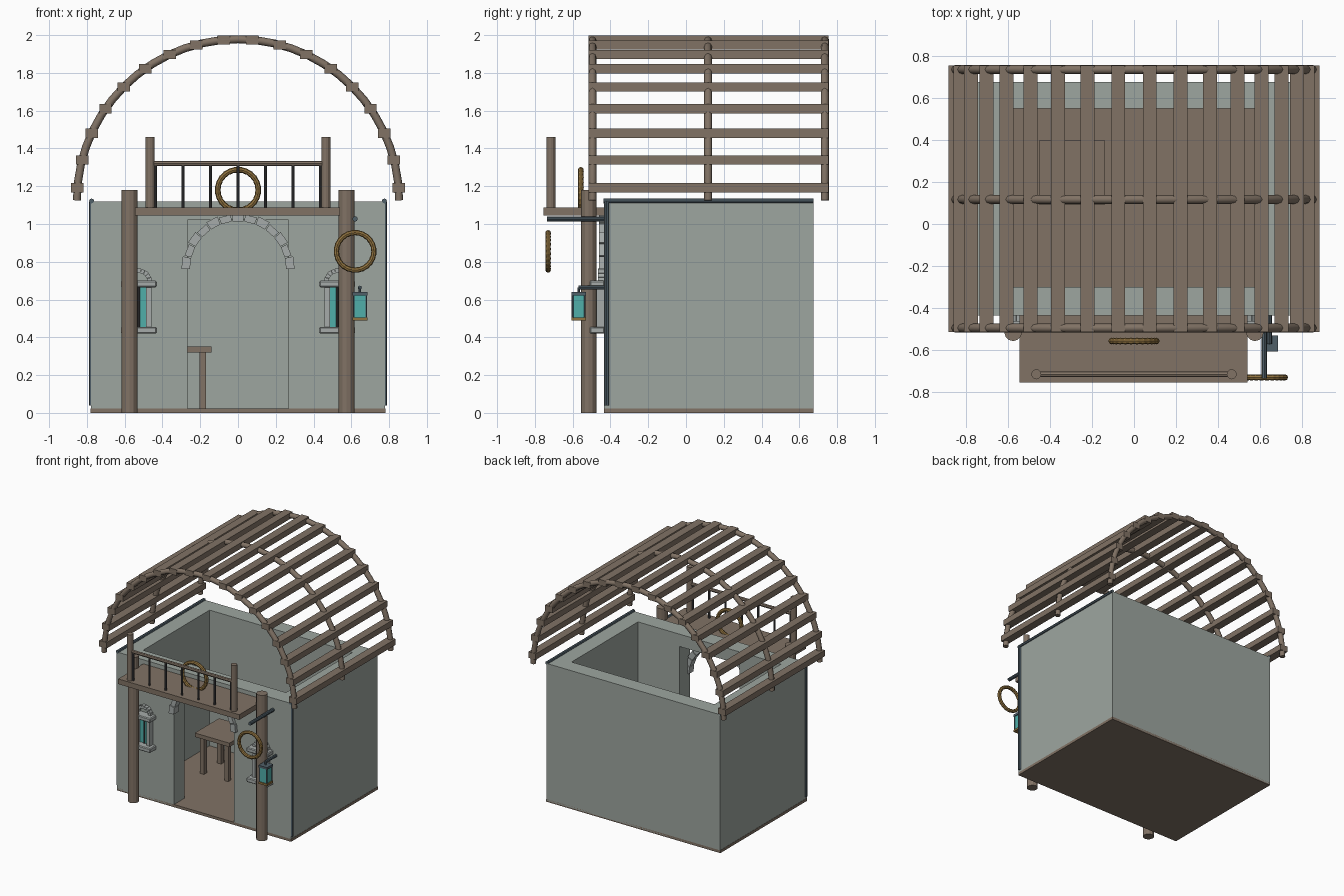
import bpy, bmesh, math
from mathutils import Vector, Matrix

if "Cube" in bpy.data.objects:
    bpy.data.objects.remove(bpy.data.objects["Cube"])


def mat(name, r, g, b):
    m = bpy.data.materials.new(name)
    m.diffuse_color = (r, g, b, 1)
    m.use_nodes = True
    m.node_tree.nodes["Principled BSDF"].inputs["Base Color"].default_value = m.diffuse_color
    return m


STONE = mat("stone", .34, .38, .35)
TRIM = mat("trim_stone", .38, .41, .40)
WOOD = mat("wood", .22, .17, .13)
IRON = mat("iron", .08, .115, .14)
DARK = mat("dark_iron", .06, .06, .065)
GOLD = mat("rope", .28, .17, .05)
TEAL = mat("teal_glass", .08, .43, .40)


def finish(name, bm, material):
    bmesh.ops.recalc_face_normals(bm, faces=bm.faces)
    me = bpy.data.meshes.new(name)
    bm.to_mesh(me)
    bm.free()
    me.materials.append(material)
    ob = bpy.data.objects.new(name, me)
    bpy.context.collection.objects.link(ob)
    return ob


def box(name, x0, x1, y0, y1, z0, z1, material, bevel=0):
    bm = bmesh.new()
    size = Matrix.Diagonal((x1 - x0, y1 - y0, z1 - z0, 1))
    mid = Matrix.Translation(((x0 + x1) / 2, (y0 + y1) / 2, (z0 + z1) / 2))
    bmesh.ops.create_cube(bm, size=1, matrix=mid @ size)
    if bevel:
        bmesh.ops.bevel(bm, geom=bm.edges[:], offset=bevel, segments=1, affect='EDGES')
    return finish(name, bm, material)


def rod(name, a, b, r, material, sides=12):
    a, b = Vector(a), Vector(b)
    d = b - a
    bm = bmesh.new()
    m = Matrix.Translation((a + b) / 2) @ d.to_track_quat('Z', 'Y').to_matrix().to_4x4()
    bmesh.ops.create_cone(bm, cap_ends=True, segments=sides, radius1=r, radius2=r,
                          depth=d.length, matrix=m)
    return finish(name, bm, material)


def ring(name, c, big, small, material):
    # hoop in the xz plane, every other section slightly fatter like a wrapped rope
    bm = bmesh.new()
    n, k = 48, 8
    loops = []
    for i in range(n):
        a = 2 * math.pi * i / n
        r = small * (1 if i % 2 else .86)
        loop = []
        for j in range(k):
            t = 2 * math.pi * j / k
            q = big + r * math.cos(t)
            loop.append(bm.verts.new((c[0] + q * math.cos(a), c[1] + r * math.sin(t),
                                      c[2] + q * math.sin(a))))
        loops.append(loop)
    for i in range(n):
        p, q = loops[i], loops[(i + 1) % n]
        for j in range(k):
            bm.faces.new((p[j], p[(j + 1) % k], q[(j + 1) % k], q[j]))
    return finish(name, bm, material)


def stone_arch(name, cx, cz, r0, r1, y0, y1, count):
    # half circle of separate wedge stones
    bm = bmesh.new()
    step = math.pi / count
    for i in range(count):
        a, b = (i + .04) * step, (i + .96) * step
        ro = r1 - (.008 * (r1 / .3) if i % 2 else 0)
        pts = [(r0, a), (ro, a), (ro, b), (r0, b)]
        f = [bm.verts.new((cx + r * math.cos(t), y0, cz + r * math.sin(t))) for r, t in pts]
        g = [bm.verts.new((v.co.x, y1, v.co.z)) for v in f]
        bm.faces.new(f)
        bm.faces.new(g[::-1])
        for j in range(4):
            k = (j + 1) % 4
            bm.faces.new((f[j], f[k], g[k], g[j]))
    return finish(name, bm, TRIM)


# room shell
box("floor", -.78, .78, -.435, .675, 0, .022, WOOD)
box("back_wall", -.778, .778, .55, .675, .01, 1.12, STONE)
for s, side in ((-1, "left"), (1, "right")):
    x = sorted((s * .64, s * .778))
    box(side + "_wall", *x, -.30, .55, .01, 1.12, STONE)
    x = sorted((s * .268, s * .778))
    box(side + "_front_wall", *x, -.435, -.30, .01, 1.12, STONE)
box("door_lintel", -.268, .268, -.435, -.30, 1.02, 1.12, STONE)
stone_arch("door_arch", 0, .76, .255, .30, -.46, -.40, 13)

# corner pipes, porch posts and windows, mirrored left and right
for s, side in ((-1, "left"), (1, "right")):
    rod(side + "_corner_pipe", (s * .778, -.42, .04), (s * .778, -.42, 1.12), .012, IRON, 8)
    rod(side + "_top_pipe", (s * .775, -.437, 1.122), (s * .775, .675, 1.122), .013, IRON, 8)
    rod(side + "_porch_post", (s * .575, -.515, 0), (s * .575, -.515, 1.18), .042, WOOD, 12)
    c = s * .525
    box(side + "_window_glass", c - .05, c + .05, -.448, -.43, .45, .67, TEAL)
    rod(side + "_window_bar", (c, -.45, .45), (c, -.45, .67), .006, DARK, 8)
    for t in (-1, 1):
        box(side + "_window_jamb", c + t * .053 - .014, c + t * .053 + .014,
            -.475, -.43, .45, .67, TRIM)
    box(side + "_window_sill", c - .095, c + .095, -.51, -.43, .42, .456, TRIM, .006)
    box(side + "_window_lintel", c - .095, c + .095, -.51, -.43, .665, .70, TRIM, .006)
    stone_arch(side + "_window_arch", c, .695, .045, .07, -.465, -.43, 9)

# balcony with railing
box("balcony_deck", -.545, .54, -.755, -.435, 1.045, 1.087, WOOD)
for s in (-1, 1):
    rod("railing_post", (s * .465, -.715, 1.085), (s * .465, -.715, 1.46), .024, WOOD)
rod("railing_top", (-.465, -.715, 1.32), (.465, -.715, 1.32), .014, WOOD, 8)
for i in range(-3, 4):
    rod("baluster", (i * .146, -.715, 1.085), (i * .146, -.715, 1.32), .008, DARK, 8)
ring("balcony_hoop", (0, -.557, 1.18), .107, .016, GOLD)

# bracket with hanging hoop
rod("hoop_bracket", (.62, -.735, 1.027), (.62, -.43, 1.027), .014, IRON, 10)
ring("hanging_hoop", (.62, -.73, .855), .099, .015, GOLD)

# lantern on its bracket
rod("lantern_bracket", (.645, -.57, .663), (.645, -.435, .663), .011, IRON, 8)
box("lantern_cap", .607, .685, -.606, -.53, .622, .64, IRON)
rod("lantern_hook", (.645, -.568, .64), (.645, -.568, .665), .007, IRON, 8)
box("lantern_glass", .615, .677, -.598, -.538, .505, .622, TEAL)
box("lantern_base", .607, .685, -.606, -.53, .49, .506, GOLD)
for x in (.613, .679):
    for y in (-.600, -.536):
        rod("lantern_frame", (x, y, .50), (x, y, .63), .005, IRON, 6)

# table inside
box("table_top", -.45, -.14, .09, .40, .32, .352, WOOD)
for x in (-.405, -.187):
    for y in (.135, .355):
        box("table_leg", x - .018, x + .018, y - .018, y + .018, .02, .32, WOOD)

# barrel roof: three bent ribs
RC, RR = 1.125, .853
for y in (-.495, .117, .735):
    cu = bpy.data.curves.new("roof_rib", 'CURVE')
    cu.dimensions = '3D'
    cu.bevel_depth = .021
    cu.bevel_resolution = 2
    cu.use_fill_caps = True
    sp = cu.splines.new('POLY')
    n = 28
    sp.points.add(n)
    for i, p in enumerate(sp.points):
        a = math.pi * i / n
        p.co = (RR * math.cos(a), y, RC + RR * math.sin(a), 1)
    cu.materials.append(WOOD)
    bpy.context.collection.objects.link(bpy.data.objects.new("roof_rib", cu))

# roof slats laid level along the ribs
for i in range(18):
    a = math.radians(4.5 + i * 171 / 17)
    x, z = RR * math.cos(a), RC + RR * math.sin(a)
    box("roof_slat", x - .033, x + .033, -.515, .755, z - .024, z + .024, WOOD)
